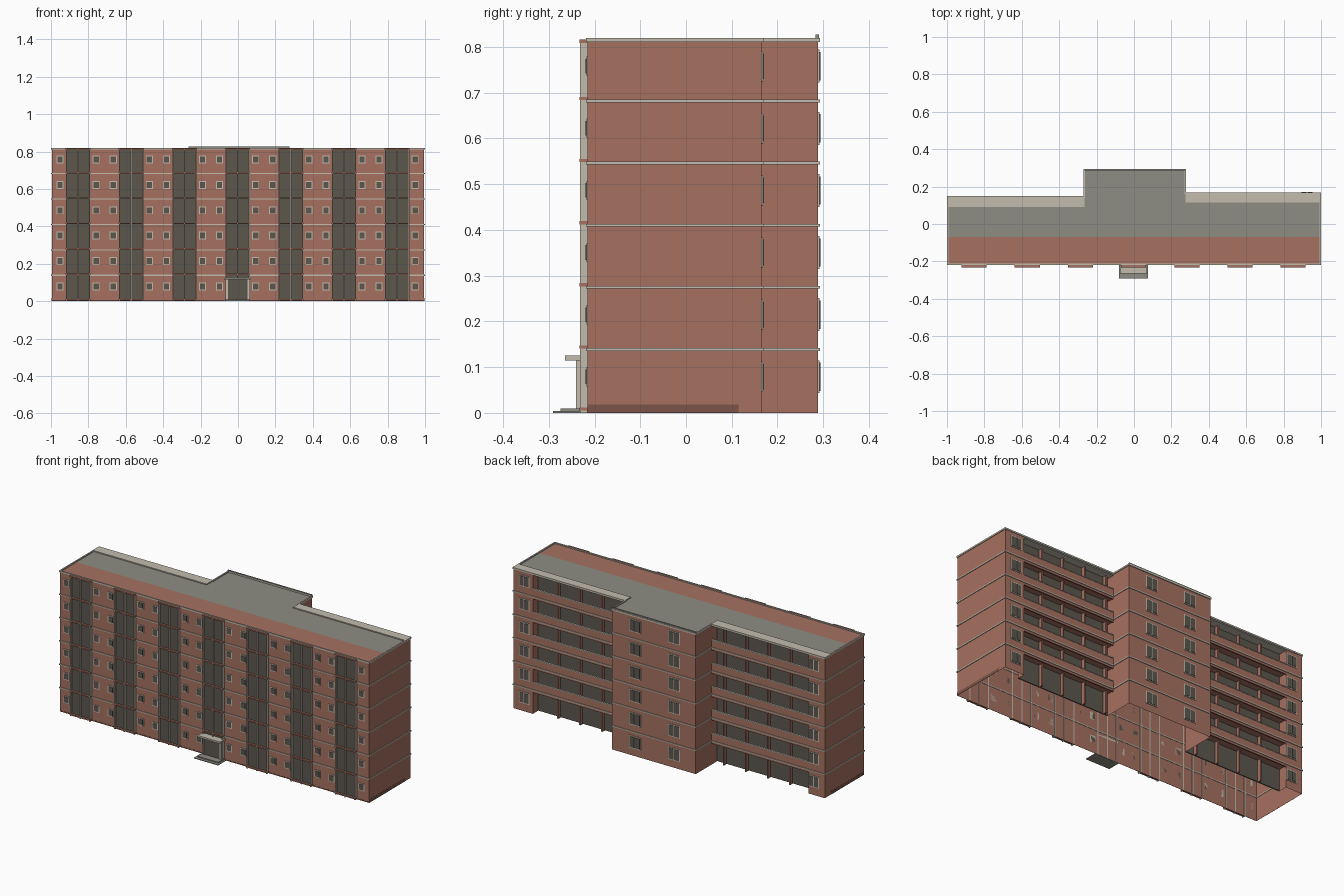
import bpy, bmesh
from mathutils import Matrix, Vector

if "Cube" in bpy.data.objects:
    bpy.data.objects.remove(bpy.data.objects["Cube"])


def material(name, rgb):
    m = bpy.data.materials.new(name)
    m.use_nodes = True
    m.diffuse_color = (*rgb, 1)
    m.node_tree.nodes["Principled BSDF"].inputs["Base Color"].default_value = (*rgb, 1)
    return m


BRICK = material("red brick", (.38, .165, .12))
DARK = material("dark brick", (.2, .09, .065))
STONE = material("pale stone", (.54, .5, .42))
ROOF = material("roof grey", (.275, .27, .227))
GLASS = material("dark glass", (.107, .095, .076))


def finish(name, bm, mat):
    me = bpy.data.meshes.new(name)
    bm.to_mesh(me)
    bm.free()
    me.materials.append(mat)
    ob = bpy.data.objects.new(name, me)
    bpy.context.scene.collection.objects.link(ob)
    return ob


def boxes(name, mat, items):
    """Join boxes given as (x0, x1, y0, y1, z0, z1) into one object."""
    bm = bmesh.new()
    for x0, x1, y0, y1, z0, z1 in items:
        c = Vector((x0 + x1, y0 + y1, z0 + z1)) / 2
        s = Matrix.Diagonal((x1 - x0, y1 - y0, z1 - z0, 1))
        bmesh.ops.create_cube(bm, size=1, matrix=Matrix.Translation(c) @ s)
    return finish(name, bm, mat)


def flat(name, mat, pts, z):
    bm = bmesh.new()
    bm.faces.new([bm.verts.new((x, y, z)) for x, y in pts])
    return finish(name, bm, mat)


def ring(pts, z0, z1, out, inward):
    """Boxes that follow a right-angled outline."""
    res = []
    for (ax, ay), (bx, by) in zip(pts, pts[1:] + pts[:1]):
        dx, dy = bx - ax, by - ay
        n = abs(dx) + abs(dy)
        nx, ny = dy / n, -dx / n
        xs = sorted((ax, bx))
        ys = sorted((ay, by))
        if dx:
            ys = sorted((ay + ny * out, ay - ny * inward))
            xs = [xs[0] - out, xs[1] + out]
        else:
            xs = sorted((ax + nx * out, ax - nx * inward))
            ys = [ys[0] - out, ys[1] + out]
        res.append((*xs, *ys, z0, z1))
    return res


END, FRONT, BACK = .995, -.215, .289
FLOOR, TOP, FLOORS = .1358, .82, 6
CX0, CX1 = -.265, .275
# balcony bays: x range, glazing y, outer y
WINGS = [(CX1, .87, .115, .165), (-.89, CX0, .09, .145)]

# Outer walls, open underneath, with recessed balcony bays
walls = [(-END, FRONT), (END, FRONT), (END, .165), (.87, .165), (.87, .115), (CX1, .115),
         (CX1, BACK), (CX0, BACK), (CX0, .09), (-.89, .09), (-.89, .145), (-END, .145)]
bm = bmesh.new()
low = [bm.verts.new((x, y, 0)) for x, y in walls]
high = [bm.verts.new((x, y, TOP - .005)) for x, y in walls]
for i in range(len(walls)):
    j = (i + 1) % len(walls)
    bm.faces.new((low[i], low[j], high[j], high[i]))
finish("brick_walls", bm, BRICK)

# Roof: brick strip in front, grey behind, pale balcony roofs
SPLIT = -.07
flat("front_roof_strip", BRICK, [(-END, FRONT), (END, FRONT), (END, SPLIT), (-END, SPLIT)], .814)
flat("main_roof", ROOF, [(-END, SPLIT), (END, SPLIT), (END, .115), (CX1, .115), (CX1, BACK),
                         (CX0, BACK), (CX0, .09), (-END, .09)], .814)
boxes("balcony_roofs", STONE, [(CX1, END, .115, .165, .806, TOP), (-END, CX0, .09, .145, .806, TOP)])
boxes("rear_roof_lip", ROOF, [(CX0, CX1, BACK - .006, BACK + .002, TOP, .827)])

# Stone coping and floor bands around the whole outline
outline = [(-END, FRONT), (END, FRONT), (END, .165), (CX1, .165),
           (CX1, BACK), (CX0, BACK), (CX0, .145), (-END, .145)]
boxes("roof_coping", STONE, ring(outline, .811, TOP, .004, .004))
bands = []
for k in range(1, FLOORS):
    bands += ring(outline, k * FLOOR, k * FLOOR + .006, .004, .002)
boxes("floor_bands", STONE, bands)

# Dark plinth on the end walls and along the front
boxes("plinth", DARK, [(END, END + .001, FRONT, .115, 0, .018),
                       (-END - .001, -END, FRONT, .09, 0, .018),
                       (-END, END, FRONT - .001, FRONT, 0, .006)])

# Front glazed bays with stone fins and brick ledges
bays = [-.855 + .2843 * i for i in range(7)]
panes, fins, ledges = [], [], []
for c in bays:
    panes.append((c - .062, c + .062, FRONT - .006, FRONT - .001, .004, .812))
    for d in (-.062, 0, .062):
        fins.append((c + d - .003, c + d + .003, -.232, FRONT + .002, 0, .814))
    for k in range(FLOORS + 1):
        z = min(k * FLOOR + .005, .809)
        ledges.append((c - .067, c + .067, -.233, FRONT, z, z + .007))
boxes("bay_glazing", GLASS, panes)
boxes("bay_fins", STONE, fins)
boxes("bay_ledges", BRICK, ledges)

# Windows: stone frame plate, glass panes on top
frames, glass = [], []


def window(x, y, z, w, h, side, count):
    def plate(a, b, c, d, t):
        return (a, b, *sorted((y, y + side * t)), c, d)
    frames.append(plate(x - w / 2, x + w / 2, z - h / 2, z + h / 2, .003))
    e = .005
    pw = (w - e * (count + 1)) / count
    for i in range(count):
        x0 = x - w / 2 + e + i * (pw + e)
        glass.append(plate(x0, x0 + pw, z - h / 2 + e, z + h / 2 - e, .005))


for k in range(FLOORS):
    z = .079 + k * FLOOR
    for c in bays:
        for d in (-.0965, .0965):
            window(c + d, FRONT, z, .038, .042, -1, 1)
    for x, y in ((.925, .165), (-.925, .145)):
        window(x, y, z, .068, .066, 1, 2)
    for x in (.126, -.127):
        window(x, BACK, z, .076, .072, 1, 2)
boxes("window_frames", STONE, frames)
boxes("window_glass", GLASS, glass)

# Rear balconies
slabs, rails, caps, doors, dividers = [], [], [], [], []
for x0, x1, yi, yo in WINGS:
    doors.append((x0 + .002, x1 - .002, yi, yi + .004, .002, .806))
    for i in range(1, 5):
        x = x1 - .142 * i if x1 > 0 else x0 + .142 * i
        dividers.append((x - .004, x + .004, yi, yi + .025, 0, .806))
    for k in range(1, FLOORS):
        z = k * FLOOR
        slabs.append((x0, x1, yi, yo, z - .008, z + .004))
        rails.append((x0, x1, yo - .008, yo, z - .012, z + .045))
        caps.append((x0, x1, yo - .01, yo + .002, z + .045, z + .049))
boxes("balcony_slabs", BRICK, slabs)
boxes("balcony_parapets", BRICK, rails)
boxes("balcony_copings", STONE, caps)
boxes("balcony_glazing", GLASS, doors)
boxes("balcony_dividers", BRICK, dividers)

# Entrance canopy, posts, door and steps
boxes("entrance_canopy", STONE, [(-.075, .07, -.265, FRONT, .115, .125)])
boxes("entrance_posts", STONE, [(x - .004, x + .004, -.24, -.232, .01, .115) for x in (-.058, .054)])
boxes("entrance_door", GLASS, [(-.054, .05, -.236, -.234, .01, .115)])
boxes("entrance_steps", ROOF, [(-.08, .075, -.291, FRONT, 0, .004),
                               (-.07, .065, -.274, FRONT, .004, .01)])
